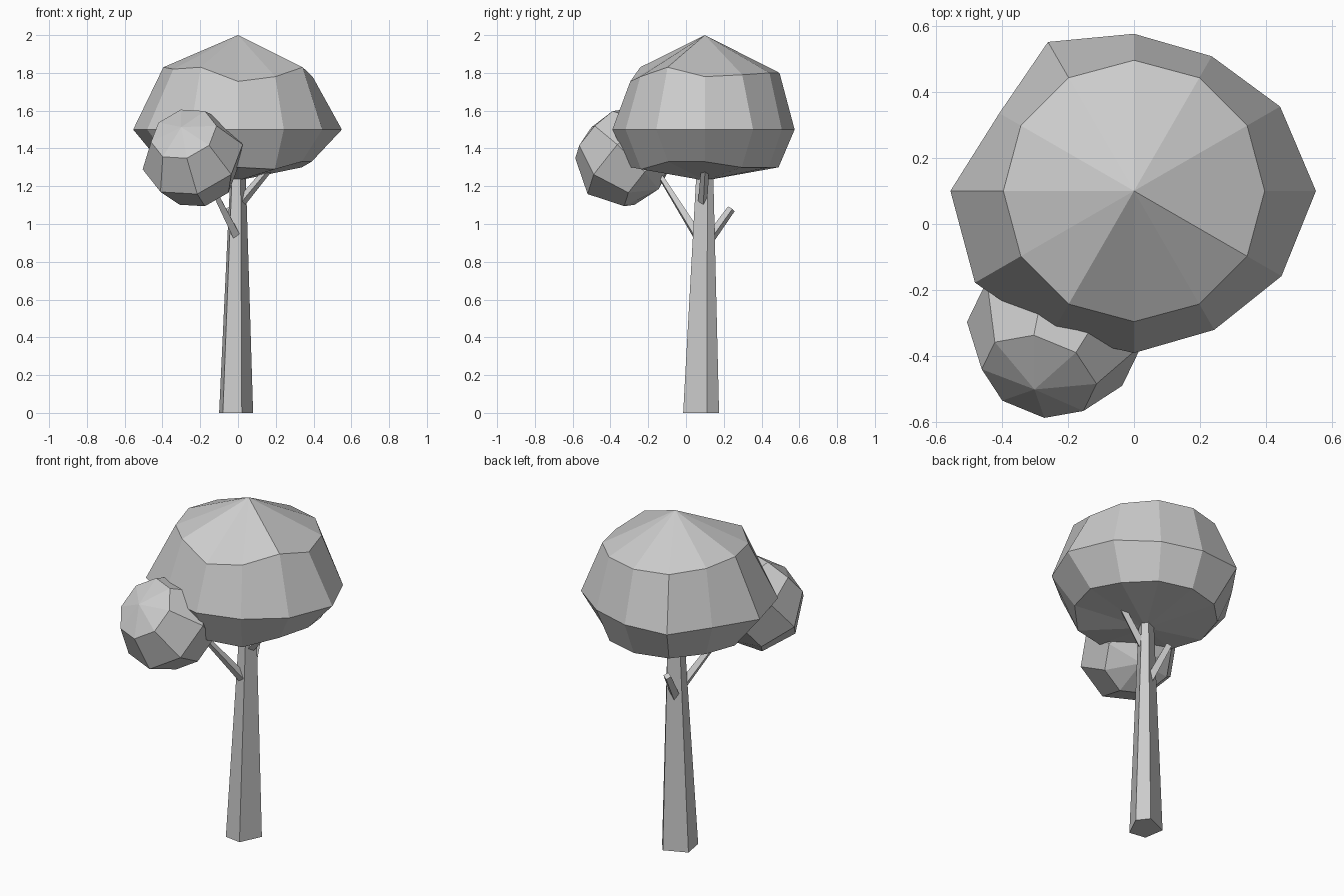
import bpy, bmesh
from math import sin, cos, tau
from mathutils import Vector

cube = bpy.data.objects.get("Cube")
if cube:
    bpy.data.objects.remove(cube, do_unlink=True)

GREY = (0.6, 0.6, 0.6, 1)
grey = bpy.data.materials.new("plain_grey")
grey.use_nodes = True
grey.diffuse_color = GREY
grey.node_tree.nodes["Principled BSDF"].inputs["Base Color"].default_value = GREY


def loft(name, rings, bottom=None, top=None):
    """Skin a stack of rings, closing each end with a fan or a flat cap."""
    bm = bmesh.new()
    loops = [[bm.verts.new(p) for p in ring] for ring in rings]
    count = len(loops[0])
    for low, high in zip(loops, loops[1:]):
        for i in range(count):
            j = (i + 1) % count
            bm.faces.new((low[i], low[j], high[j], high[i]))
    for loop, tip in ((loops[0], bottom), (loops[-1], top)):
        if tip is None:
            bm.faces.new(loop)
        else:
            pole = bm.verts.new(tip)
            for i in range(count):
                bm.faces.new((loop[i], loop[(i + 1) % count], pole))
    bmesh.ops.recalc_face_normals(bm, faces=bm.faces)
    mesh = bpy.data.meshes.new(name)
    bm.to_mesh(mesh)
    bm.free()
    mesh.materials.append(grey)
    obj = bpy.data.objects.new(name, mesh)
    bpy.context.collection.objects.link(obj)
    return obj


def ring(center, u, v, radii, lifts=None):
    """Points around a centre, with a radius and a lift for each point."""
    n = len(radii)
    lifts = lifts or [0] * n
    axis = u.cross(v)
    return [center + (u * cos(tau * i / n) + v * sin(tau * i / n)) * radii[i]
            + axis * lifts[i] for i in range(n)]


X, Y = Vector((1, 0, 0)), Vector((0, 1, 0))

# Trunk: uneven five-sided taper
base = [(.08, .11), (.03, .175), (-.1, .12), (-.08, 0), (.02, -.015)]
loft("trunk", [[(x, y, 0) for x, y in base],
               [(x * .45 + .005, y * .47 + .062, 1.27) for x, y in base]])

# Main crown: squashed twelve-sided ball with an uneven middle
middle = [.55, .51, .47, .475, .52, .47, .555, .555, .5, .49, .485, .515]
upper_lift = [-.02, -.01, 0, 0, 0, .02, .03, .02, .03, -.045, -.02, .03]
lower_lift = [.03, 0, 0, 0, 0, .01, 0, .01, .01, 0, -.01, .03]
loft("main_crown",
     [ring(Vector((0, .1, 1.3)), X, Y, [.39] * 12, lower_lift),
      ring(Vector((0, .1, 1.5)), X, Y, middle),
      ring(Vector((0, .1, 1.8)), X, Y, [.395] * 12, upper_lift)],
     bottom=(0, .1, 1.23), top=(0, .1, 2))

# Side crown: small eight-sided ball tilted forward
axis = Vector((-.25, -.7, .65)).normalized()
down = Vector((.1, -.65, -.74))
down = (down - axis * down.dot(axis)).normalized()
side = axis.cross(down)
center = Vector((-.24, -.33, 1.355))
loft("side_crown",
     [ring(center + axis * h, down, side, [r] * 8)
      for h, r in ((-.19, .19), (0, .275), (.185, .18))],
     bottom=center - axis * .26, top=center + axis * .24)

# Branches: thin tapered limbs
limbs = {
    "side_crown_branch": ((-.01, .06, .94), (-.17, -.14, 1.26), .028, .015),
    "back_stub_branch": ((-.01, .11, .9), (-.045, .24, 1.08), .028, .022),
    "main_crown_branch": ((.02, .09, 1.12), (.17, .1, 1.3), .026, .02),
}
for name, (start, end, r0, r1) in limbs.items():
    start, end = Vector(start), Vector(end)
    along = (end - start).normalized()
    u = along.cross(Vector((0, 0, 1))).normalized()
    v = along.cross(u)
    loft(name, [ring(start, u, v, [r0] * 4), ring(end, u, v, [r1] * 4)])
